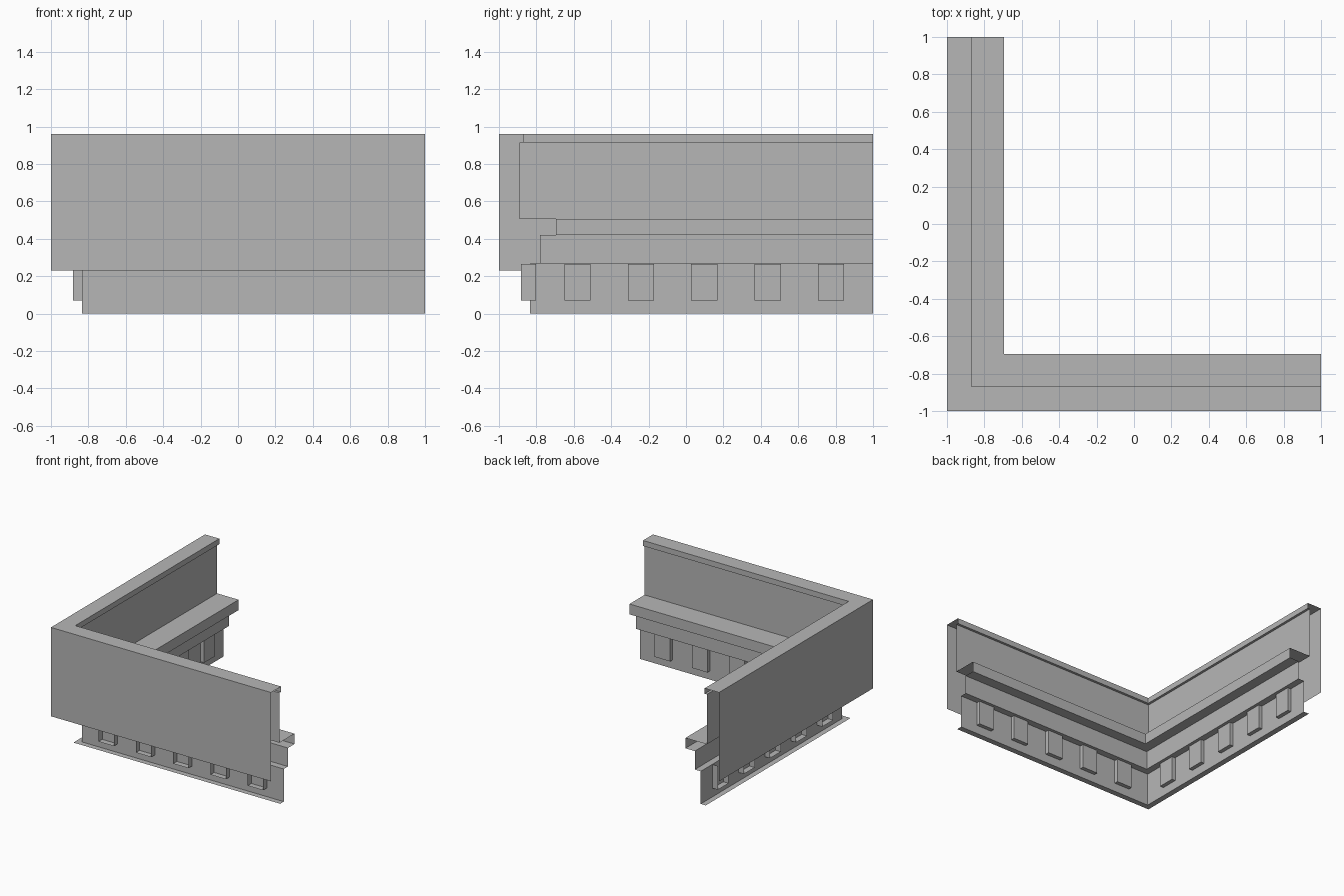
import bpy
import bmesh

cube = bpy.data.objects.get("Cube")
if cube:
    bpy.data.objects.remove(cube, do_unlink=True)

stone = bpy.data.materials.new("plain_grey")
stone.use_nodes = True
GREY = (0.47, 0.47, 0.47, 1)
stone.diffuse_color = GREY
stone.node_tree.nodes["Principled BSDF"].inputs["Base Color"].default_value = GREY


def finish(name, bm):
    mesh = bpy.data.meshes.new(name)
    bm.to_mesh(mesh)
    bm.free()
    mesh.materials.append(stone)
    obj = bpy.data.objects.new(name, mesh)
    bpy.context.collection.objects.link(obj)


def sweep(name, profile):
    """Run an open (offset, height) profile round the mitred corner as a thin sheet."""
    bm = bmesh.new()
    rows = [[bm.verts.new(p) for p in ((1, c, z), (c, c, z), (c, 1, z))]
            for c, z in profile]
    for a, b in zip(rows, rows[1:]):
        for i in range(2):
            bm.faces.new((a[i], a[i + 1], b[i + 1], b[i]))
    finish(name, bm)


def dentil(name, centre, along_x):
    """Box through the frieze, open at its outer end and top."""
    bm = bmesh.new()
    bmesh.ops.create_cube(bm, size=1)
    size, middle = (0.14, 0.08, 0.195), (centre, -0.842, 0.168)
    for v in bm.verts:
        v.co = [m + s * k for m, s, k in zip(middle, size, v.co)]
    bm.normal_update()
    opened = [f for f in bm.faces if f.normal.y < -0.5 or f.normal.z > 0.5]
    bmesh.ops.delete(bm, geom=opened, context='FACES')
    if not along_x:
        # Mirror across the corner diagonal
        for v in bm.verts:
            v.co.x, v.co.y = v.co.y, v.co.x
        bmesh.ops.reverse_faces(bm, faces=bm.faces[:])
    finish(name, bm)


# Outer fascia with top cap and its small inner lip
sweep("fascia_and_cap", [(-1, 0.23), (-1, 0.96), (-0.87, 0.96), (-0.87, 0.915), (-0.89, 0.915)])

# Inner wall, projecting ledge and the step under it
sweep("inner_wall", [(-0.89, 0.915), (-0.89, 0.505)])
sweep("ledge", [(-0.89, 0.505), (-0.695, 0.505), (-0.695, 0.42), (-0.78, 0.42)])
sweep("step", [(-0.78, 0.42), (-0.78, 0.268), (-0.834, 0.268)])

# Frieze with its outward bottom flange
sweep("frieze", [(-0.834, 0.268), (-0.834, 0), (-0.88, 0)])

# Five dentils on each wing
for i in range(5):
    x = -0.58 + 0.339 * i
    dentil(f"front_dentil_{i + 1}", x, True)
    dentil(f"side_dentil_{i + 1}", x, False)
